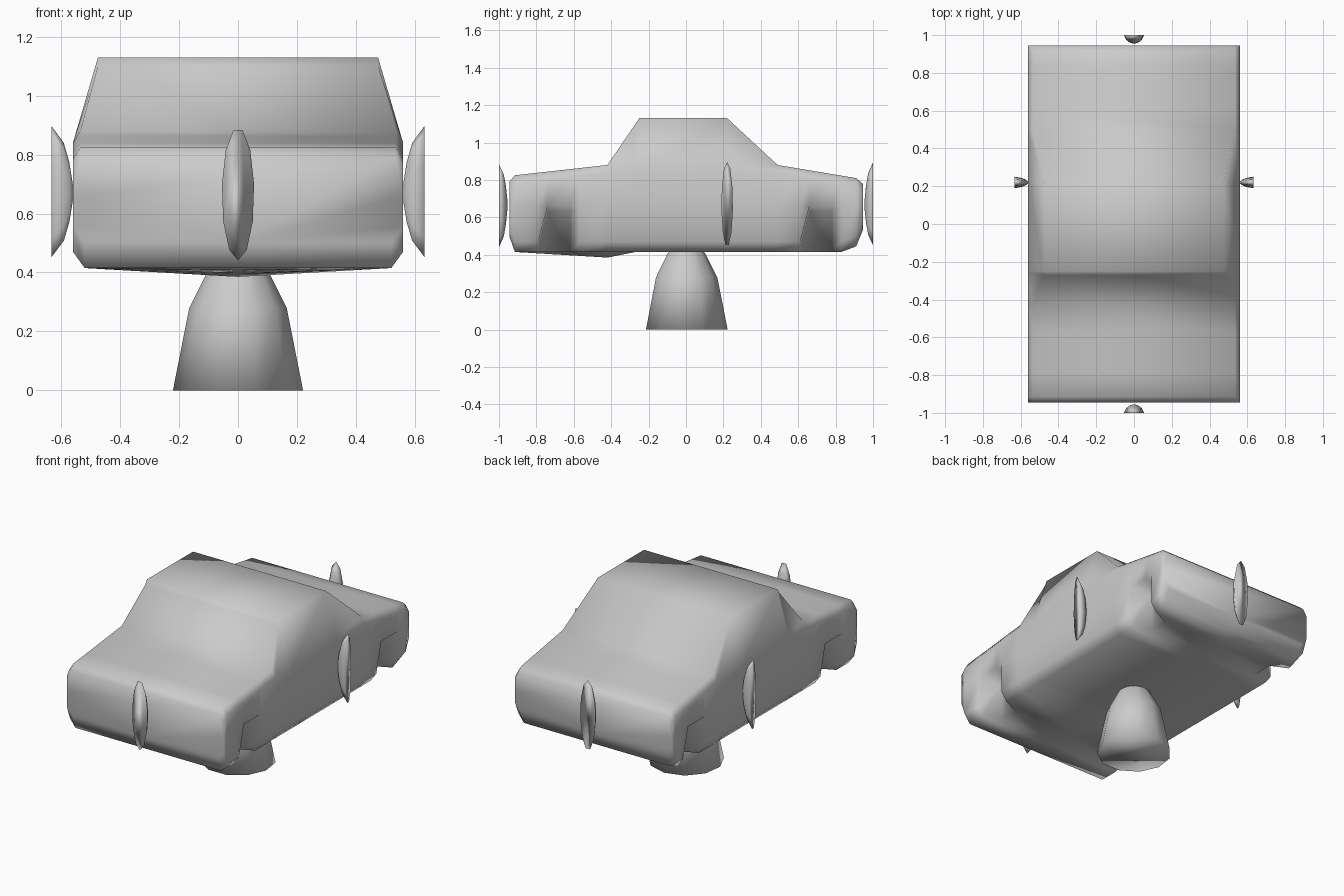
import bpy, bmesh, math
from mathutils import Matrix, Vector

cube = bpy.data.objects.get("Cube")
if cube:
    bpy.data.objects.remove(cube, do_unlink=True)

grey = bpy.data.materials.new("plain_grey")
grey.use_nodes = True
grey.diffuse_color = (0.6, 0.6, 0.6, 1)
grey.node_tree.nodes["Principled BSDF"].inputs["Base Color"].default_value = (0.6, 0.6, 0.6, 1)


def finish(bm, name):
    """Turn a bmesh into a smooth grey object."""
    bmesh.ops.recalc_face_normals(bm, faces=bm.faces[:])
    for face in bm.faces:
        face.smooth = True
    mesh = bpy.data.meshes.new(name)
    bm.to_mesh(mesh)
    bm.free()
    mesh.materials.append(grey)
    obj = bpy.data.objects.new(name, mesh)
    bpy.context.collection.objects.link(obj)
    return obj


def loft(bm, rings):
    """Skin closed rings of points and cap both ends."""
    loops = [[bm.verts.new(p) for p in ring] for ring in rings]
    for a, b in zip(loops, loops[1:]):
        for i in range(len(a)):
            j = (i + 1) % len(a)
            bm.faces.new((a[i], a[j], b[j], b[i]))
    bm.faces.new(loops[0])
    bm.faces.new(loops[-1])


def interpolate(profile, y):
    for (y0, z0), (y1, z1) in zip(profile, profile[1:]):
        if y <= y1:
            return z0 + (z1 - z0) * (y - y0) / (y1 - y0)
    return profile[-1][1]


# Car body: cross-sections from nose to tail
roofline = [(-0.945, 0.79), (-0.915, 0.825), (-0.42, 0.88), (-0.25, 1.13),
            (0.22, 1.13), (0.49, 0.88), (0.91, 0.81), (0.945, 0.78)]
floorline = [(-0.945, 0.5), (-0.915, 0.415), (-0.42, 0.385), (-0.27, 0.415),
             (0.83, 0.415), (0.91, 0.445), (0.945, 0.53)]
sill_line = [(-0.945, 0.5), (-0.915, 0.415), (0.83, 0.415), (0.91, 0.445), (0.945, 0.53)]
arch_centres = (-0.68, 0.72)


def section(y):
    top, floor, sill = (interpolate(p, y) for p in (roofline, floorline, sill_line))
    cabin = top > 0.9
    in_arch = any(abs(y - c) < 0.1 for c in arch_centres)
    half = [(0.52, sill), (0.56, sill + 0.055), (0.56, 0.66),
            (0.56, 0.84 if cabin else top - 0.04),
            (0.475 if cabin else 0.535, top)]
    if in_arch:
        half[0] = (0.41, sill)
        half[1] = (0.43, 0.63)
    ring = [(0, floor)] + half + [(-x, z) for x, z in reversed(half)]
    return [(x, y, z) for x, z in ring]


stations = [p[0] for p in roofline] + [-0.27, 0.83]
stations.remove(0.91)
stations += [0.91]
for c in arch_centres:
    stations += [c - 0.11, c - 0.06, c + 0.06]
    if c < 0:
        stations.append(c + 0.11)
# The rear sill station doubles as the back edge of the rear arch
body = bmesh.new()
loft(body, [section(y) for y in sorted(stations)])
finish(body, "car_body")


# Domes: the same eleven-sided cap, stretched or squashed and turned to its place
def dome(name, centre, axis, across, radii, height, flip=1):
    """Flat end at centre, tip along axis; radii run along across and its normal."""
    u, n = Vector(across), Vector(axis)
    v = n.cross(u)
    profile = [(1, 0), (0.75, 0.57), (0.46, 0.83), (0.12, 1)]
    rings = []
    for r, h in profile:
        ring = []
        for i in range(11):
            a = math.tau * i / 11
            ring.append(Vector(centre) + u * (flip * r * radii[0] * math.cos(a))
                        + v * (r * radii[1] * math.sin(a)) + n * (h * height))
        rings.append(ring)
    bm = bmesh.new()
    loft(bm, rings)
    finish(bm, name)


dome("base", (0, 0, 0), (0, 0, 1), (0, 1, 0), (0.223, 0.223), 0.49)
up = (0, 0, 1)
dome("front_bumper_disc", (0, -1, 0.667), (0, 1, 0), up, (0.226, 0.055), 0.045, flip=-1)
dome("rear_bumper_disc", (0, 1, 0.668), (0, -1, 0), up, (0.226, 0.055), 0.045)
for side, label in ((1, "left"), (-1, "right")):
    dome(label + "_side_disc", (side * 0.632, 0.22, 0.67), (-side, 0, 0), up,
         (0.226, 0.031), 0.072)
